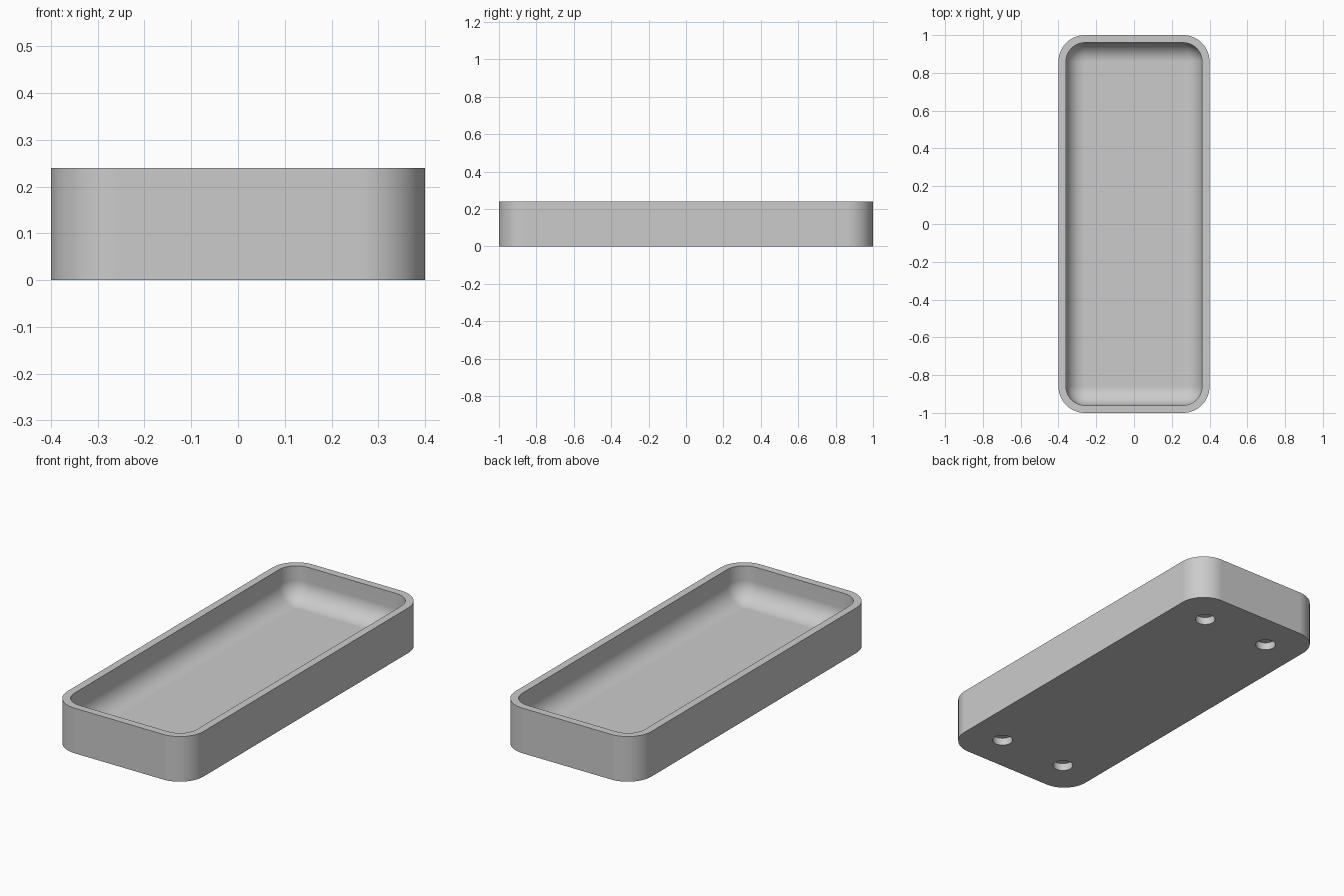
import bpy, bmesh
from math import sin, cos, pi

cube = bpy.data.objects.get("Cube")
if cube:
    bpy.data.objects.remove(cube, do_unlink=True)

WIDTH, LENGTH, HEIGHT = 0.8, 2.0, 0.24
WALL, FLOOR = 0.04, 0.06
OUTER_R, FILLET = 0.14, 0.10
STEPS = 14

grey = bpy.data.materials.new("plain grey")
grey.use_nodes = True
colour = (0.6, 0.6, 0.6, 1)
grey.diffuse_color = colour
grey.node_tree.nodes["Principled BSDF"].inputs["Base Color"].default_value = colour


def make_object(name, bm):
    mesh = bpy.data.meshes.new(name)
    bm.to_mesh(mesh)
    bm.free()
    obj = bpy.data.objects.new(name, mesh)
    bpy.context.collection.objects.link(obj)
    mesh.materials.append(grey)
    return obj


def rounded_ring(bm, inset, z):
    """Rounded rectangle whose corner radius shrinks with the inset."""
    r = OUTER_R - inset
    cx, cy = WIDTH / 2 - OUTER_R, LENGTH / 2 - OUTER_R
    ring = []
    for q, (sx, sy) in enumerate(((1, 1), (-1, 1), (-1, -1), (1, -1))):
        for i in range(STEPS + 1):
            a = (q + i / STEPS) * pi / 2
            ring.append(bm.verts.new((sx * cx + r * cos(a), sy * cy + r * sin(a), z)))
    return ring


# Tray: outer wall, flat rim, inner wall, then the rounded fillet down to the floor
profile = [(0, 0), (0, HEIGHT), (WALL, HEIGHT)]
for i in range(STEPS + 1):
    a = i / STEPS * pi / 2
    profile.append((WALL + FILLET * (1 - cos(a)), FLOOR + FILLET * (1 - sin(a))))

bm = bmesh.new()
rings = [rounded_ring(bm, inset, z) for inset, z in profile]
for low, high in zip(rings, rings[1:]):
    for i in range(len(low)):
        j = (i + 1) % len(low)
        bm.faces.new((low[i], low[j], high[j], high[i]))
bm.faces.new(rings[0][::-1])
bm.faces.new(rings[-1])
bmesh.ops.remove_doubles(bm, verts=bm.verts, dist=0.0001)
bmesh.ops.recalc_face_normals(bm, faces=bm.faces)
tray = make_object("tray", bm)

# Four blind round holes in the underside
HOLE_R, HOLE_DEPTH = 0.05, 0.04
bm = bmesh.new()
for x in (-0.2, 0.2):
    for y in (-0.8, 0.8):
        made = bmesh.ops.create_cone(bm, cap_ends=True, segments=40, radius1=HOLE_R,
                                     radius2=HOLE_R, depth=HOLE_DEPTH * 2)
        bmesh.ops.translate(bm, verts=made["verts"], vec=(x, y, 0))
cutter = make_object("hole_cutter", bm)
cutter.hide_render = True

cut = tray.modifiers.new("foot_holes", "BOOLEAN")
cut.operation = "DIFFERENCE"
cut.solver = "EXACT"
cut.object = cutter
bpy.context.view_layer.objects.active = tray
tray.select_set(True)
cutter.select_set(False)
bpy.ops.object.modifier_apply(modifier=cut.name)
bpy.data.objects.remove(cutter, do_unlink=True)

# Smooth corners, crisp rim and flat faces
bpy.ops.object.shade_smooth_by_angle(angle=pi / 6)
flat = tray.modifiers.new("flat_faces", "WEIGHTED_NORMAL")
flat.keep_sharp = True
